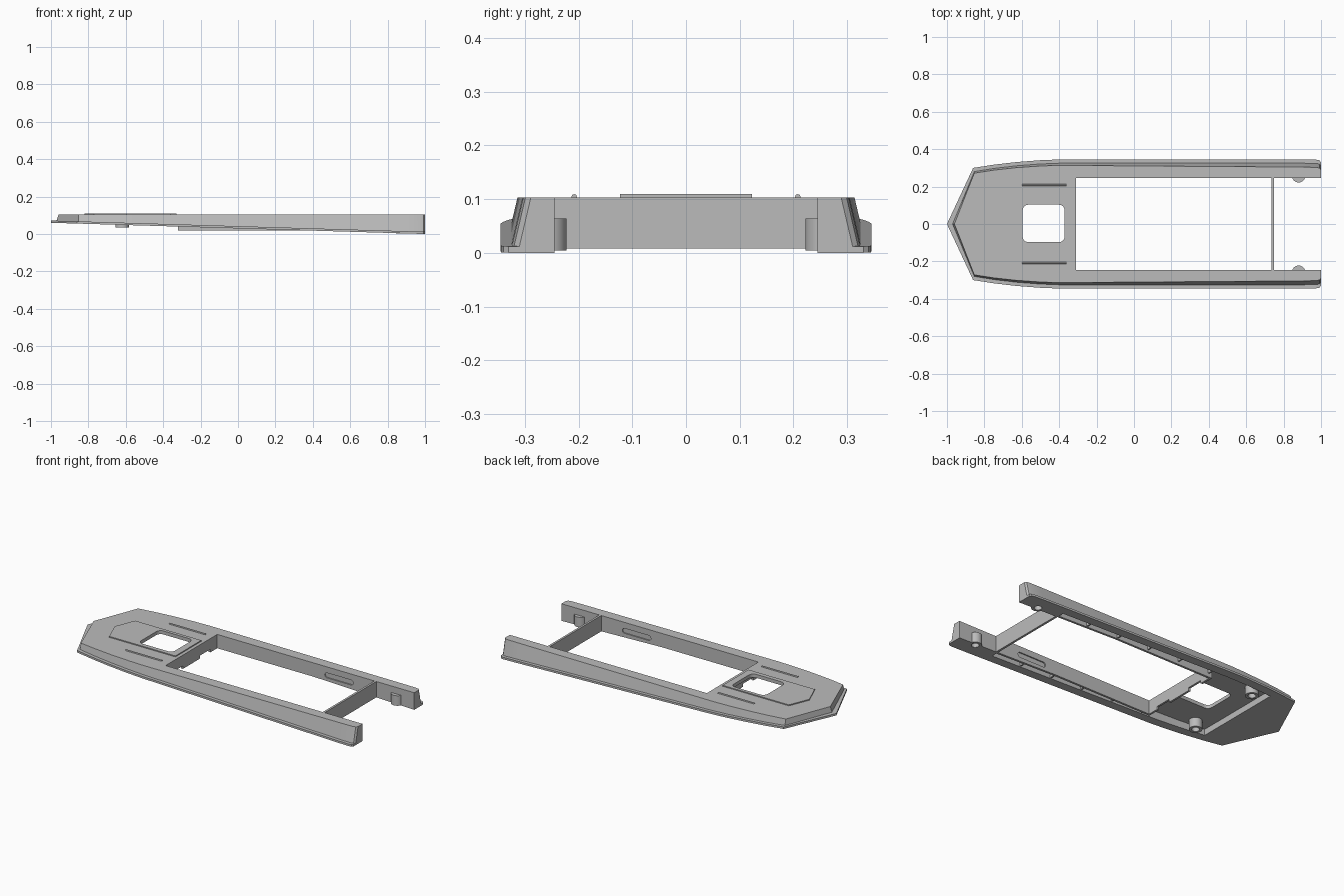
import bpy, bmesh, math

if "Cube" in bpy.data.objects:
    bpy.data.objects.remove(bpy.data.objects["Cube"], do_unlink=True)

grey = bpy.data.materials.new("plain grey")
grey.use_nodes = True
grey.diffuse_color = (0.5, 0.5, 0.5, 1)
grey.node_tree.nodes["Principled BSDF"].inputs["Base Color"].default_value = (0.5, 0.5, 0.5, 1)

TOP = 0.103       # deck height
CEIL = 0.088      # underside of the deck
LIP = 0.012       # flange thickness
INNER = 0.245     # half width of the opening


def bottom(x):
    """Sloping underside of the hull."""
    return 0.03 - 0.03 * x


def loft(name, loops):
    """Solid skin through closed loops of equal length, with capped ends."""
    bm = bmesh.new()
    rings = [[bm.verts.new(p) for p in loop] for loop in loops]
    n = len(rings[0])
    for a, b in zip(rings, rings[1:]):
        for i in range(n):
            j = (i + 1) % n
            bm.faces.new((a[i], a[j], b[j], b[i]))
    bm.faces.new(rings[0][::-1])
    bm.faces.new(rings[-1])
    bmesh.ops.recalc_face_normals(bm, faces=bm.faces)
    me = bpy.data.meshes.new(name)
    bm.to_mesh(me)
    bm.free()
    me.materials.append(grey)
    ob = bpy.data.objects.new(name, me)
    bpy.context.collection.objects.link(ob)
    return ob


def prism(name, pts, lo, hi, axis="z"):
    """Extrude a 2D profile along an axis."""
    place = {"z": lambda a, b, c: (a, b, c),
             "y": lambda a, b, c: (a, c, b),
             "x": lambda a, b, c: (c, a, b)}[axis]
    return loft(name, [[place(a, b, c) for a, b in pts] for c in (lo, hi)])


def box(name, x0, x1, y0, y1, z0, z1):
    return prism(name, [(x0, y0), (x1, y0), (x1, y1), (x0, y1)], z0, z1)


def round_rect(cx, cy, w, h, r, steps=6):
    pts = []
    for k, (sx, sy) in enumerate([(1, 1), (-1, 1), (-1, -1), (1, -1)]):
        for i in range(steps + 1):
            a = math.pi / 2 * (k + i / steps)
            pts.append((cx + sx * (w / 2 - r) + r * math.cos(a),
                        cy + sy * (h / 2 - r) + r * math.sin(a)))
    return pts


def circle(cx, cy, r, n=24):
    return [(cx + r * math.cos(2 * math.pi * i / n), cy + r * math.sin(2 * math.pi * i / n))
            for i in range(n)]


def cut(ob, cutter):
    """Subtract the cutter and throw it away."""
    mod = ob.modifiers.new("cut", "BOOLEAN")
    mod.operation = "DIFFERENCE"
    mod.solver = "EXACT"
    mod.object = cutter
    bpy.context.view_layer.objects.active = ob
    bpy.ops.object.modifier_apply(modifier=mod.name)
    bpy.data.objects.remove(cutter, do_unlink=True)


def mirrored(half):
    """Close a half outline (nose first) across y = 0."""
    return half + [(x, -y) for x, y in reversed(half) if y > 0]


# Hull: flange, leaning side wall and flat deck
outer = [(-1, 0), (-0.86, 0.30), (-0.75, 0.317), (-0.63, 0.331), (-0.5, 0.341), (-0.4, 0.345),
         (0.9, 0.345), (0.975, 0.344), (0.992, 0.34), (1, 0.33)]
base, deck = [], []
for x, y in outer:
    lean = 0.235 * (TOP - bottom(x) - LIP)
    if y == 0:
        base.append((x + 0.03, 0))
        deck.append((x + 0.04, 0))
    else:
        shift = 0.006 if x < -0.8 else 0
        base.append((x + shift, y - 0.02))
        deck.append((x + shift, y - 0.02 - lean))
outer, base, deck = mirrored(outer), mirrored(base), mirrored(deck)
hull = loft("hull", [
    [(x, y, bottom(x)) for x, y in outer],
    [(x, y, bottom(x) + LIP) for x, y in outer],
    [(x, y, bottom(x) + LIP) for x, y in base],
    [(x, y, TOP) for x, y in deck]])

# Hollow underside, then the long opening that leaves two rails
pocket = mirrored([(-0.715, 0.27), (-0.55, 0.285), (-0.4, 0.292), (0.735, 0.292)])
cut(hull, prism("pocket_cutter", pocket, -0.2, CEIL))
cut(hull, box("opening_cutter", -0.31, 1.2, -INNER, INNER, -0.2, 0.3))

# Raised pentagon plate on the deck, with the rounded window through both
plate = prism("deck_plate", mirrored([(-0.82, 0), (-0.77, 0.123), (-0.33, 0.123)]), TOP - 0.003, 0.109)
for ob in (hull, plate):
    cut(ob, prism("window_cutter", round_rect(-0.483, 0.003, 0.225, 0.2, 0.03), -0.2, 0.3))

# Notched wall closing the pocket at the front of the opening
wall = [(-0.258, CEIL), (-0.258, 0.02)]
for c in (-0.13, 0.13):
    wall += [(c - 0.05, 0.02), (c - 0.05, 0.038), (c + 0.05, 0.038), (c + 0.05, 0.02)]
wall += [(0.258, 0.02), (0.258, CEIL)]
prism("opening_front_wall", wall, -0.322, -0.31, "x")

# Cross bar between the rails
box("cross_bar", 0.735, 0.748, -INNER, INNER, bottom(0.748), TOP)

for side, s in (("left", 1), ("right", -1)):
    def span(a, b):
        return sorted((s * a, s * b))

    # Inner rail wall with a shallow rounded slot
    rail = prism(side + "_rail_wall", [(-0.31, CEIL), (-0.31, 0.02), (0.333, 0.02),
                 (0.735, bottom(0.735)), (0.735, CEIL)], *span(INNER, INNER + 0.013), "y")
    cut(rail, prism("slot_cutter", round_rect(0.5, 0.052, 0.19, 0.03, 0.0149),
                    *span(INNER - 0.02, INNER + 0.007), "y"))

    # Ribs across the channel under each rail
    for i in range(5):
        x = -0.3 + i * 0.21
        box(f"{side}_rib_{i + 1}", x - 0.004, x + 0.004, *span(INNER + 0.01, 0.295),
            bottom(x) + 0.004, CEIL + 0.002)

    # Hollow posts: one under the deck, one beside the rail end
    for name, x, y, z0, z1 in (("front", -0.62, 0.232, 0.035, CEIL + 0.002),
                               ("rear", 0.88, 0.258, 0.004, 0.064)):
        post = prism(f"{side}_{name}_post", circle(x, s * y, 0.036), z0, z1)
        cut(post, prism("bore_cutter", circle(x, s * y, 0.021), -0.1, z1 - 0.015))
        if name == "rear":
            cut(hull, prism("bore_cutter", circle(x, s * y, 0.021), -0.1, z1 - 0.015))

    # Thin grip ridge on the deck
    prism(side + "_deck_ridge", round_rect(TOP, 0, 0.012, 0.010, 0.0049, 3), 0, 0.24, "z")
    ridge = bpy.data.objects[side + "_deck_ridge"]
    for v in ridge.data.vertices:
        z, y, x = v.co
        v.co = (x - 0.6, y + s * 0.208, z)
    ridge.data.flip_normals()

# Smooth rounded faces, keep edges sharp
bpy.ops.object.select_all(action="DESELECT")
for ob in bpy.context.scene.objects:
    if ob.type == "MESH":
        ob.select_set(True)
bpy.context.view_layer.objects.active = hull
bpy.ops.object.shade_smooth_by_angle(angle=math.radians(25))
